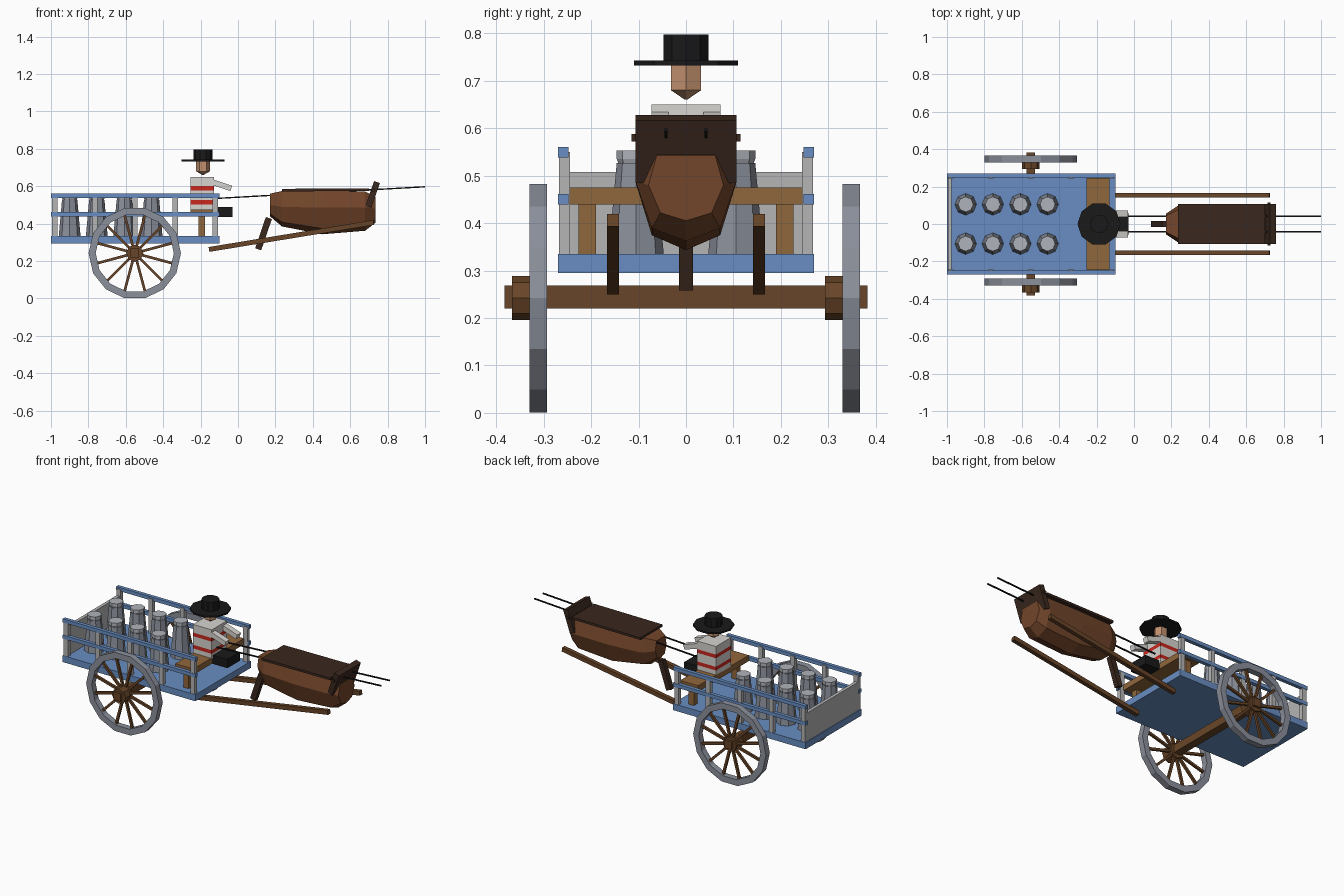
import bpy, bmesh
from math import cos, sin, pi
from mathutils import Vector, Matrix

if "Cube" in bpy.data.objects:
    bpy.data.objects.remove(bpy.data.objects["Cube"])


def material(name, r, g, b):
    m = bpy.data.materials.new(name)
    m.diffuse_color = (r, g, b, 1)
    m.use_nodes = True
    m.node_tree.nodes["Principled BSDF"].inputs["Base Color"].default_value = m.diffuse_color
    return m


BLUE = material("blue_paint", .14, .27, .54)
GREY = material("grey_wood", .46, .46, .46)
METAL = material("metal", .26, .28, .33)
LID = material("lid_metal", .43, .45, .49)
WOOD = material("seat_wood", .28, .135, .045)
SHAFT = material("shaft_wood", .14, .06, .021)
HIDE = material("hide", .17, .06, .023)
DARK = material("dark_brown", .042, .021, .013)
BLACK = material("black", .01, .01, .011)
WHITE = material("white_cloth", .68, .66, .63)
RED = material("red_cloth", .58, .02, .013)
SKIN = material("skin", .54, .28, .155)


def finish(name, bm, mat):
    bmesh.ops.recalc_face_normals(bm, faces=bm.faces)
    me = bpy.data.meshes.new(name)
    bm.to_mesh(me)
    bm.free()
    me.materials.append(mat)
    ob = bpy.data.objects.new(name, me)
    bpy.context.collection.objects.link(ob)
    return ob


def box(name, x, y, z, mat):
    bm = bmesh.new()
    c = Vector((sum(x) / 2, sum(y) / 2, sum(z) / 2))
    s = Vector((x[1] - x[0], y[1] - y[0], z[1] - z[0]))
    bmesh.ops.create_cube(bm, size=1, matrix=Matrix.Translation(c) @ Matrix.Diagonal(s).to_4x4())
    return finish(name, bm, mat)


def beam(name, a, b, wy, h, mat):
    """Bar from a to b in an xz plane, wy wide along y, h thick."""
    a, b = Vector(a), Vector(b)
    u = (b - a).normalized()
    v = Vector((0, 1, 0))
    w = u.cross(v)
    rot = Matrix((u, v, w)).transposed().to_4x4()
    bm = bmesh.new()
    bmesh.ops.create_cube(bm, size=1, matrix=Matrix.Translation((a + b) / 2) @ rot
                          @ Matrix.Diagonal(((b - a).length, wy, h, 1)))
    return finish(name, bm, mat)


def loft(name, rings, mat, closed=False):
    """Skin a list of equal-length point rings, capped unless closed."""
    bm = bmesh.new()
    vs = [[bm.verts.new(p) for p in r] for r in rings]
    n = len(vs[0])
    pairs = list(zip(vs, vs[1:])) + ([(vs[-1], vs[0])] if closed else [])
    for r, s in pairs:
        for i in range(n):
            j = (i + 1) % n
            bm.faces.new((r[i], r[j], s[j], s[i]))
    if not closed:
        bm.faces.new(vs[0])
        bm.faces.new(vs[-1])
    return finish(name, bm, mat)


def lathe(name, profile, n, loc, mat, axis="z", closed=False):
    """Turn (radius, height) points around the z or y axis."""
    x, y, z = loc
    rings = []
    for r, h in profile:
        pts = [(r * cos(2 * pi * k / n), r * sin(2 * pi * k / n)) for k in range(n)]
        rings.append([(x + p, y + q, z + h) if axis == "z" else (x + p, y + h, z + q)
                      for p, q in pts])
    return loft(name, rings, mat, closed)


# Cart bed, tailgate, side rails and posts
box("cart_bed", (-1, -.10), (-.27, .27), (.295, .335), BLUE)
box("tailgate", (-.995, -.975), (-.25, .25), (.335, .508), GREY)
for s in (-1, 1):
    for z in (.45, .549):
        box("side_rail", (-1, -.10), sorted((s * .248, s * .27)), (z - .011, z + .011), BLUE)
    for x in (-.98, -.765, -.55, -.335, -.122):
        box("rail_post", (x - .014, x + .014), sorted((s * .244, s * .268)), (.33, .55), GREY)
    # Seat supports and shafts
    box("seat_leg", (-.212, -.176), sorted((s * .19, s * .227)), (.335, .44), WOOD)
    beam("shaft", (-.155, s * .154, .262), (.725, s * .154, .406), .025, .026, SHAFT)
box("seat", (-.254, -.131), (-.245, .245), (.439, .475), WOOD)

# Axle and wheels
AX, AZ = -.552, .242
box("axle", (AX - .024, AX + .024), (-.382, .382), (.22, .268), SHAFT)
for hub_y, rim_y in ((-.33, -.311), (.33, .348)):
    lathe("wheel_hub", [(.046, -.037), (.046, .037)], 8, (AX, hub_y, AZ), SHAFT, "y")
    lathe("wheel_rim", [(.247, -.0185), (.247, .0185), (.209, .0185), (.209, -.0185)],
          14, (AX, rim_y, AZ), METAL, "y", True)
    for k in range(12):
        a = (k + .5) * pi / 6
        beam("wheel_spoke", (AX + .03 * cos(a), rim_y, AZ + .03 * sin(a)),
             (AX + .213 * cos(a), rim_y, AZ + .213 * sin(a)), .014, .014, SHAFT)

# Milk cans
for x in (-.90, -.755, -.608, -.462):
    for y in (-.105, .105):
        lathe("can_body", [(.058, .335), (.055, .37), (.041, .527)], 8, (x, y, 0), METAL)
        lathe("can_lid", [(.037, .525), (.041, .535), (.041, .553)], 8, (x, y, 0), LID)

# Driver: striped torso, arms, legs, head and hat
DX = -.187
bands = [(.472, .503, WHITE), (.503, .525, RED), (.525, .578, WHITE),
         (.578, .60, RED), (.60, .65, WHITE)]
for z0, z1, m in bands:
    box("torso_band", (-.254, -.127), (-.073, .073), (z0, z1), m)
for s in (-1, 1):
    beam("arm", (-.15, s * .055, .626), (-.036, s * .055, .588), .036, .03, WHITE)
box("legs", (-.13, -.03), (-.06, .06), (.436, .49), BLACK)
lathe("head", [(.037, .735), (.037, .68), (.003, .66)], 6, (DX, 0, 0), SKIN)
lathe("hat_brim", [(.115, .732), (.115, .742)], 10, (DX, 0, 0), BLACK)
lathe("hat_crown", [(.05, .74), (.05, .797)], 10, (DX, 0, 0), BLACK)


# Animal body: half section widths and heights at stations along x
def section(x, w, top, mid, bottom):
    low = bottom + (mid - bottom) * .22
    half = [(w * .78, top), (w, mid), (w * .68, low)]
    return ([(x, y, z) for y, z in half] + [(x, 0, bottom)]
            + [(x, -y, z) for y, z in reversed(half)])


loft("animal_body", [section(.17, .055, .56, .50, .44),
                     section(.235, .098, .574, .49, .385),
                     section(.45, .106, .575, .485, .343),
                     section(.68, .106, .572, .487, .362),
                     section(.735, .079, .542, .48, .405)], HIDE)
beam("back_blanket", (.235, 0, .579), (.70, 0, .582), .213, .014, DARK)
beam("neck_board", (.697, 0, .49), (.743, 0, .622), .213, .033, DARK)
beam("neck_bar", (.715, 0, .58), (.731, 0, .58), .23, .016, DARK)
beam("tail", (.165, 0, .43), (.108, 0, .263), .03, .034, DARK)

# Reins
for s in (-1, 1):
    beam("rein", (-.113, s * .042, .535), (1, s * .042, .597), .007, .007, BLACK)
